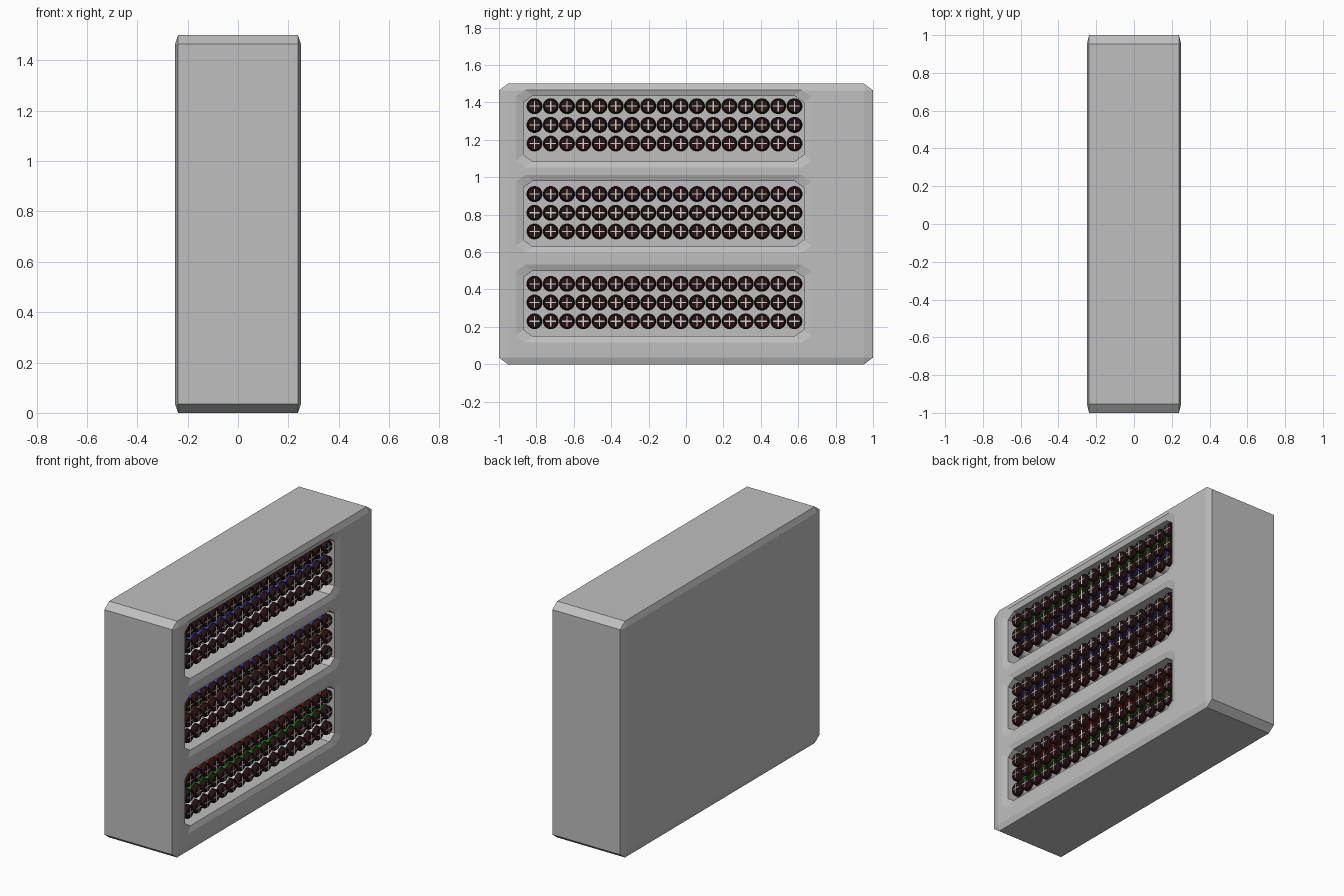
import bpy, bmesh, math
from mathutils import Matrix

if "Cube" in bpy.data.objects:
    bpy.data.objects.remove(bpy.data.objects["Cube"])


def material(name, r, g, b):
    m = bpy.data.materials.new(name)
    m.diffuse_color = (r, g, b, 1)
    m.use_nodes = True
    m.node_tree.nodes["Principled BSDF"].inputs["Base Color"].default_value = m.diffuse_color
    return m


GREY = material("casing grey", 0.52, 0.52, 0.52)
DARK = material("dark maroon", 0.02, 0.006, 0.006)
PALE = material("pale grey", 0.65, 0.65, 0.65)
GREEN = material("green", 0.01, 0.2, 0.01)
BLUE = material("blue", 0.04, 0.05, 0.35)
RED = material("red", 0.22, 0.012, 0.006)
BROWN = material("brown", 0.12, 0.06, 0.03)


def make_object(name, bm, mat):
    bmesh.ops.recalc_face_normals(bm, faces=bm.faces)
    me = bpy.data.meshes.new(name)
    bm.to_mesh(me)
    bm.free()
    ob = bpy.data.objects.new(name, me)
    bpy.context.collection.objects.link(ob)
    if mat:
        me.materials.append(mat)
    return ob


def octagon(y0, y1, z0, z1, cy=0.05, cz=0.035):
    return [(y0 + cy, z0), (y1 - cy, z0), (y1, z0 + cz), (y1, z1 - cz),
            (y1 - cy, z1), (y0 + cy, z1), (y0, z1 - cz), (y0, z0 + cz)]


def loft(bm, rings):
    """Skin a list of closed rings (lists of xyz points), capping both ends."""
    loops = [[bm.verts.new(p) for p in ring] for ring in rings]
    n = len(loops[0])
    for a, b in zip(loops, loops[1:]):
        for i in range(n):
            j = (i + 1) % n
            bm.faces.new((a[i], a[j], b[j], b[i]))
    bm.faces.new(loops[0])
    bm.faces.new(loops[-1])


def round_part(bm, y, z, profile, sides):
    """Turned part along x; profile is a list of (x, radius)."""
    angles = [2 * math.pi * (i + 0.5) / sides for i in range(sides)]
    loft(bm, [[(x, y + r * math.cos(a), z + r * math.sin(a)) for a in angles]
              for x, r in profile])


def box(bm, centre, size):
    bmesh.ops.create_cube(bm, size=1, matrix=Matrix.Translation(centre)
                          @ Matrix.Diagonal((*size, 1)))


# casing: chamfered cube, stretched so the chamfers stretch too
bm = bmesh.new()
bmesh.ops.create_cube(bm, size=1)
bmesh.ops.bevel(bm, geom=bm.edges[:], offset=0.024, segments=1,
                affect='EDGES', profile=0.5)
bmesh.ops.transform(bm, verts=bm.verts, matrix=Matrix.Translation((0, 0, 0.75))
                    @ Matrix.Diagonal((0.5, 2, 1.5, 1)))
casing = make_object("casing", bm, GREY)

# three recessed bays with flared mouths
BACK = 0.0
bm = bmesh.new()
for z0 in (0.15, 0.63, 1.085):
    z1 = z0 + 0.35
    inner = octagon(-0.87, 0.63, z0, z1)
    flare = octagon(-0.91, 0.67, z0 - 0.033, z1 + 0.033)
    loft(bm, [[(x, y, z) for y, z in ring] for x, ring in
              ((BACK, inner), (0.238, inner), (0.2502, flare), (0.3, flare))])
cutter = make_object("bay_cutter", bm, GREY)
cutter.hide_render = True
mod = casing.modifiers.new("bays", 'BOOLEAN')
mod.operation = 'DIFFERENCE'
mod.solver = 'EXACT'
mod.object = cutter
bpy.context.view_layer.update()
graph = bpy.context.evaluated_depsgraph_get()
cut_mesh = bpy.data.meshes.new_from_object(casing.evaluated_get(graph))
casing.modifiers.clear()
casing.data = cut_mesh
bpy.data.objects.remove(cutter)

# rows of round plugs: coloured barrel, dark cap and pale cross slot
bays = {
    "lower": (0.33, (RED, GREEN, PALE)),
    "middle": (0.81, (BLUE, BROWN, PALE)),
    "upper": (1.28, (GREEN, BLUE, PALE)),
}
COLUMNS = [-0.81 + 1.39 * i / 16 for i in range(17)]
for bay, (zc, colours) in bays.items():
    caps, crosses = bmesh.new(), bmesh.new()
    for row, colour in enumerate(colours):
        z = zc + 0.1 * (1 - row)
        barrels = bmesh.new()
        for y in COLUMNS:
            round_part(barrels, y, z, [(BACK - 0.01, 0.043), (0.2, 0.043)], 16)
            round_part(caps, y, z, [(0.19, 0.041), (0.222, 0.041), (0.232, 0.034)], 16)
            box(crosses, (0.232, y, z), (0.004, 0.056, 0.006))
            box(crosses, (0.232, y, z), (0.004, 0.006, 0.056))
        make_object(f"{bay}_bay_barrels_row_{row + 1}", barrels, colour)
    make_object(f"{bay}_bay_caps", caps, DARK)
    make_object(f"{bay}_bay_crosses", crosses, PALE)
